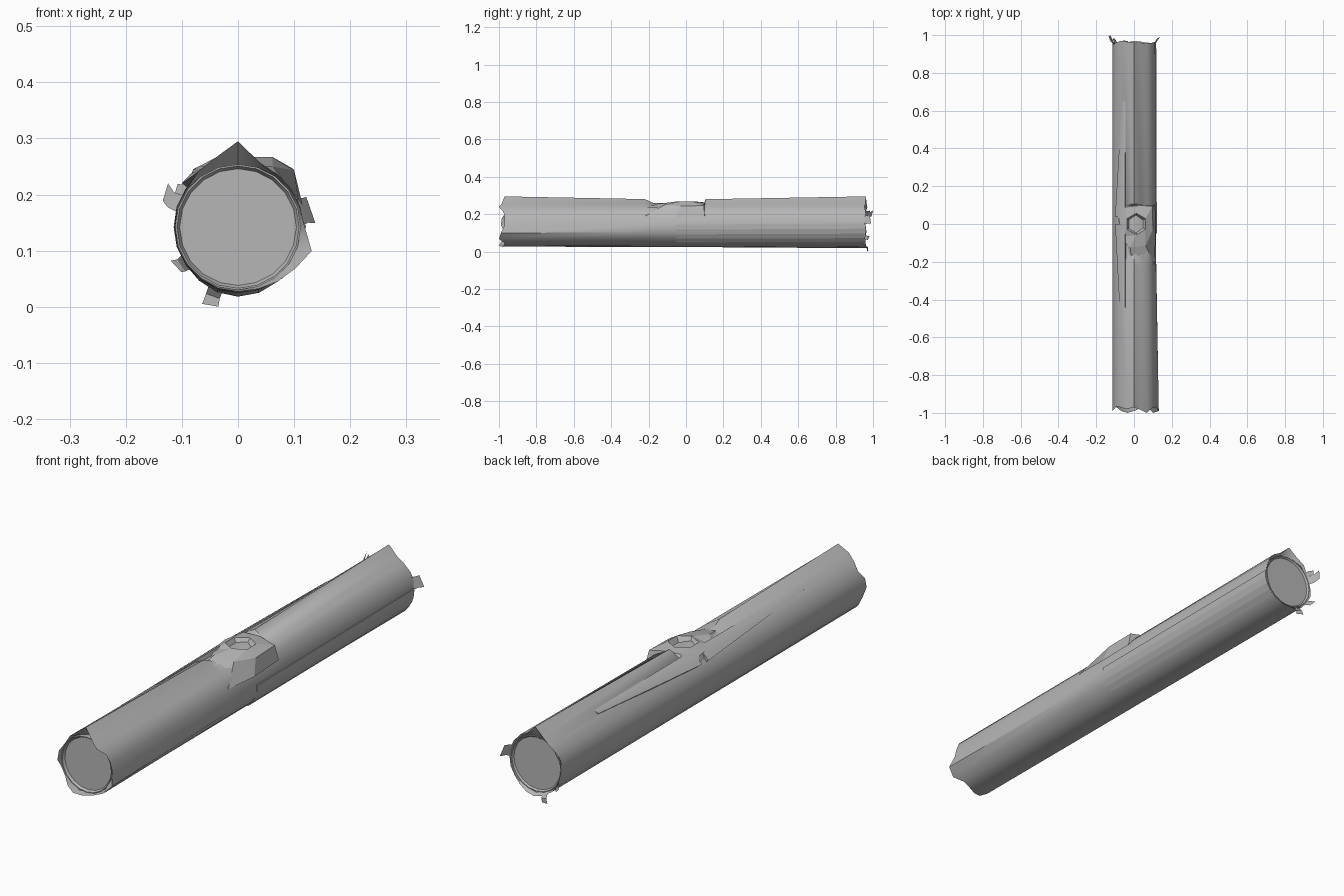
import bpy, bmesh, math
from mathutils import Vector

if "Cube" in bpy.data.objects:
    bpy.data.objects.remove(bpy.data.objects["Cube"])

CZ = 0.142   # height of the log axis
N = 20       # sides of the log

wood = bpy.data.materials.new("dull_wood")
wood.diffuse_color = (.47, .47, .47, 1)
wood.use_nodes = True
wood.node_tree.nodes["Principled BSDF"].inputs["Base Color"].default_value = wood.diffuse_color


def polar(deg, r, y):
    a = math.radians(deg)
    return Vector((r * math.cos(a), y, CZ + r * math.sin(a)))


def finish(name, bm, angle=35, recalc=True):
    if recalc:
        bmesh.ops.recalc_face_normals(bm, faces=bm.faces[:])
    me = bpy.data.meshes.new(name)
    bm.to_mesh(me)
    bm.free()
    me.materials.append(wood)
    ob = bpy.data.objects.new(name, me)
    bpy.context.collection.objects.link(ob)
    bpy.ops.object.select_all(action='DESELECT')
    ob.select_set(True)
    bpy.context.view_layer.objects.active = ob
    bpy.ops.object.shade_smooth_by_angle(angle=math.radians(angle))
    return ob


def loft(bm, rings, closed=True):
    rows = [[bm.verts.new(p) for p in ring] for ring in rings]
    n = len(rows[0])
    for a, b in zip(rows, rows[1:]):
        for i in range(n if closed else n - 1):
            j = (i + 1) % n
            bm.faces.new((a[i], a[j], b[j], b[i]))
    return rows


# wood core: shallow step around each sawn face
bm = bmesh.new()
prof = [(-.955, .104), (-.965, .109), (-.965, .112), (.955, .112), (.955, .109), (.948, .104)]
rows = loft(bm, [[polar(18 * i, r, y) for i in range(N)] for y, r in prof])
bm.faces.new(rows[0])
bm.faces.new(rows[-1])
finish("wood_core", bm)

# bark: outer shell with a ridge on top and torn ends
front_r = [.119, .116, .117, .117, .122, .153, .130, .122, .114, .115,
           .113, .114, .114, .114, .115, .115, .116, .120, .126, .138]
back_r = [.115, .117, .119, .122, .122, .153, .125, .118, .116, .114,
          .114, .114, .115, .118, .122, .124, .123, .120, .117, .115]
front_y = [-.97, -.97, -.975, -1, -.985, -.97, -.98, -.97, -.965, -.985,
           -.99, -.97, -.97, -.99, -1, -.99, -.975, -.97, -1, -.99]
back_y = [.96, .965, .96, .955, .96, .962, .965, .97, .96, .955,
          .96, .965, .96, .958, .962, .97, .965, .96, .958, .962]


def mid(i, t):
    r = front_r[i] * (1 - t) + back_r[i] * t
    return r + (.116 - r) * .5 * (1 - abs(2 * t - 1))


def bark_ring(y, dip):
    ring = []
    for i in range(N):
        r = mid(i, (y + 1) / 2)
        if i in (4, 5, 6):
            r = .102 if dip else max(r, .138 if i == 5 else 0)
        ring.append(polar(18 * i, r, y))
    return ring


rings = [[polar(18 * i, .112, front_y[i] + .03) for i in range(N)],
         [polar(18 * i, front_r[i], front_y[i]) for i in range(N)]]
rings += [bark_ring(y, d) for y, d in ((-.22, 0), (-.14, 1), (.09, 1), (.105, 0))]
rings += [[polar(18 * i, back_r[i], back_y[i]) for i in range(N)],
          [polar(18 * i, .112, back_y[i] - .012) for i in range(N)]]
bm = bmesh.new()
loft(bm, rings)
finish("bark", bm, 40)


# overlapping bark sheets: start angles a0..a1 at y0, end angles b0..b1 at y1
def sheet(name, a0, a1, b0, b1, y0, y1, r0, r1, steps=5):
    bm = bmesh.new()
    outer, inner = [], []
    for t in [k / steps for k in range(steps + 1)]:
        a, b = a0 + (a1 - a0) * t, b0 + (b1 - b0) * t
        outer.append((polar(a, r0, y0), polar(b, r1, y1)))
        inner.append((polar(a, .108, y0), polar(b, .108, y1)))
    loft(bm, [inner[0]] + outer + [inner[-1]], closed=False)
    for k in range(steps):
        for e in (0, 1):
            q = (outer[k][e], outer[k + 1][e], inner[k + 1][e], inner[k][e])
            bm.faces.new([bm.verts.new(p) for p in q])
    bmesh.ops.remove_doubles(bm, verts=bm.verts[:], dist=1e-5)
    finish(name, bm, 12)


sheet("bark_sheet_right", -50, 1, -50, 4, -.05, .955, .121, .118, 4)
sheet("bark_sheet_upper_left", 112, 142, 112, 122, .04, .65, .127, .121, 3)
sheet("bark_sheet_front_left", 112, 122, 112, 142, -.66, .0, .122, .127, 3)

# knot: flared skirt, raised hexagonal rim and sunken hole
base = [(.112, .10, .188), (.04, .108, .25), (-.055, .105, .235), (-.096, .06, .20),
        (-.092, -.10, .205), (-.01, -.225, .25), (.108, -.215, .19), (.115, -.06, .182)]
rim = [(.098, .095, .246), (.03, .098, .262), (-.04, .09, .264), (-.08, .03, .245),
       (-.066, -.07, .247), (-.02, -.125, .258), (.062, -.115, .25), (.1, -.03, .243)]
bm = bmesh.new()
loft(bm, [base, rim])
finish("knot_skirt", bm, 15)


def hexagon(r, z):
    return [(.012 + r * math.cos(math.radians(a)), r * math.sin(math.radians(a)), z)
            for a in range(30, 390, 60)]


# rim: rim outline bridged to the hexagonal hole
bm = bmesh.new()
outer = [bm.verts.new(p) for p in rim]
rows = loft(bm, [hexagon(.057, .267), hexagon(.042, .246)])
bm.faces.new(rows[-1])
edges = [bm.edges.new((outer[i], outer[(i + 1) % 8])) for i in range(8)]
edges += [bm.edges.get((rows[0][i], rows[0][(i + 1) % 6])) for i in range(6)]
bmesh.ops.bridge_loops(bm, edges=edges)
finish("knot_rim", bm, 15)


# torn flakes curling out at the back end, each a bent strip
def flake(name, deg, width, r, y, twist):
    bm = bmesh.new()
    h = width / 2
    rows = [[polar(deg - h, .112, .95), polar(deg + h, .112, .95)],
            [polar(deg - h * .8, (r + .112) / 2, .972), polar(deg + h * .8, (r + .112) / 2, .968)],
            [polar(deg - h + twist, r, y), polar(deg + h * .6 + twist, r - .005, y - .008)]]
    loft(bm, rows, closed=False)
    finish(name, bm, 20, recalc=False)


for k, f in enumerate([(158, 16, .147, 1.0, -2), (146, 11, .132, .985, 4), (14, 26, .138, .99, 2),
                       (250, 14, .151, .975, 2), (214, 15, .134, .98, 0)]):
    flake("bark_flake_%d" % (k + 1), *f)
